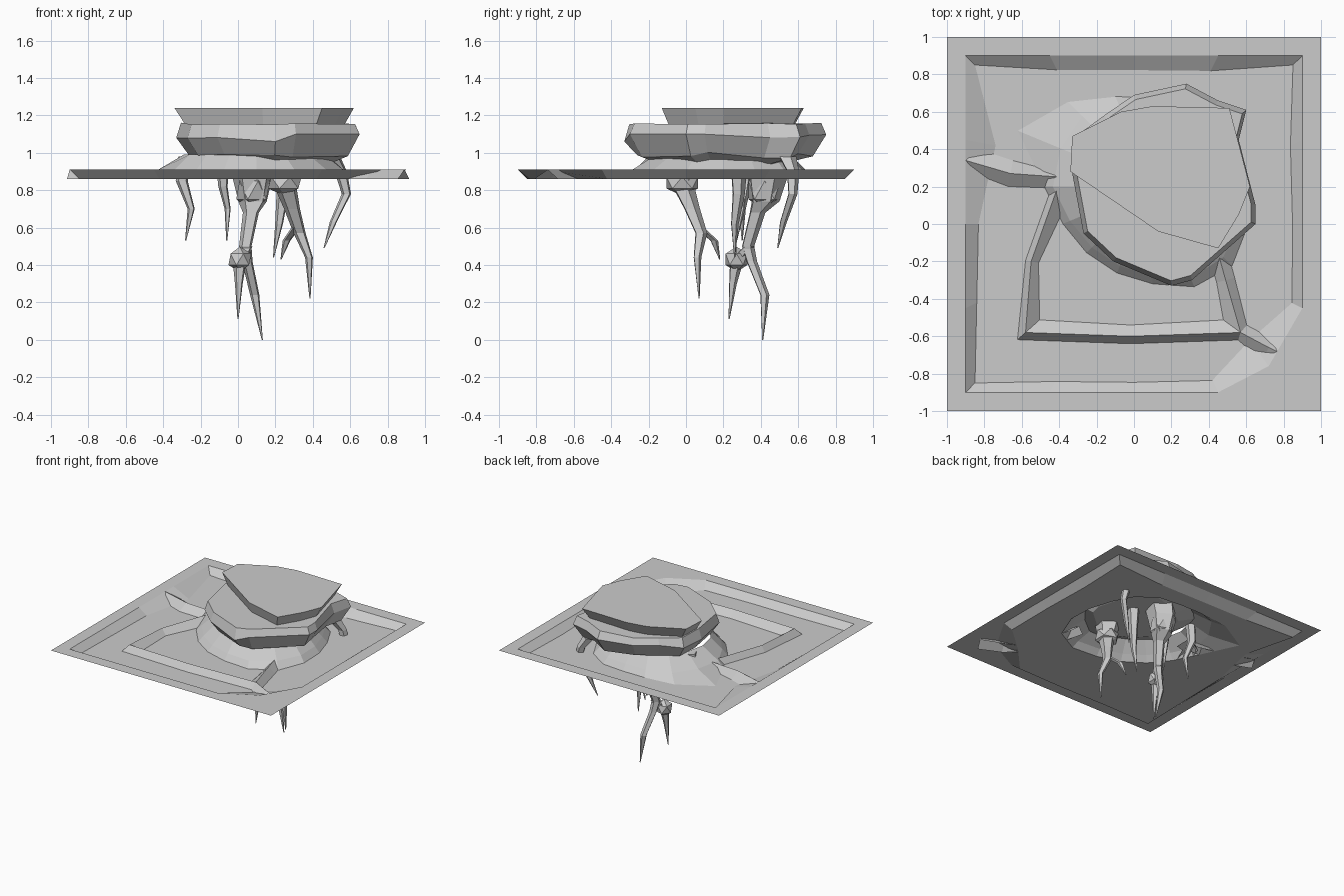
import bpy, bmesh, math, random
from mathutils import Vector, Matrix

if "Cube" in bpy.data.objects:
    bpy.data.objects.remove(bpy.data.objects["Cube"])

random.seed(4)


def finish(bm, name):
    bmesh.ops.recalc_face_normals(bm, faces=bm.faces)
    me = bpy.data.meshes.new(name)
    bm.to_mesh(me)
    bm.free()
    ob = bpy.data.objects.new(name, me)
    bpy.context.collection.objects.link(ob)
    return ob


def loft(name, rings, closed=True, cap_start=False, cap_end=False):
    """Skin a list of equally long point rings."""
    bm = bmesh.new()
    vs = [[bm.verts.new(p) for p in r] for r in rings]
    n = len(vs[0])
    for a, b in zip(vs, vs[1:]):
        for i in range(n if closed else n - 1):
            j = (i + 1) % n
            bm.faces.new((a[i], a[j], b[j], b[i]))
    if cap_start:
        bm.faces.new(vs[0])
    if cap_end:
        bm.faces.new(vs[-1])
    return finish(bm, name)


def scaled(outline, c, s, z, wob=0.0):
    return [(c[0] + (x - c[0]) * s, c[1] + (y - c[1]) * s,
             z + random.uniform(-wob, wob)) for x, y in outline]


def square(s, z, wob=0.0):
    """16-point square outline, counter-clockwise from the front left corner."""
    pts = []
    corners = [(-s, -s), (s, -s), (s, s), (-s, s)]
    for k in range(4):
        a, b = Vector(corners[k]), Vector(corners[(k + 1) % 4])
        for t in range(4):
            p = a.lerp(b, t / 4)
            if t and wob:
                p *= 1 - random.uniform(0, wob)
            pts.append((p.x, p.y, z))
    return pts


# Ground tile: flat border, shallow sunken floor, hollow mound under the rock
radii = [.50, .50, .52, .58, .60, .55, .50, .48, .50, .50, .48, .52, .64, .78, .58, .52]


def mound(f, z, limit=9):
    out = []
    for i, r in enumerate(radii):
        a = math.radians(225 + 22.5 * i)
        r = min(r, limit) * f
        out.append((.1 + r * math.cos(a), .2 + r * math.sin(a), z))
    return out


rim = square(.9, .91)
floor = square(.85, .86, .04)
rim[4], floor[4] = (.72, -.76, .91), (.62, -.62, .86)      # corner ramp
floor[13] = (-.74, .42, .86)                               # side ramp
loft("ground_tile", [square(1, .91), rim, floor, mound(1, .86),
                     mound(.92, .905, .58), mound(.75, .99, .52)])


# Ridges standing on the sunken floor
def ridge(name, path):
    rings = []
    for i, (x, y, wl, wr) in enumerate(path):
        p = Vector((x, y))
        a = Vector(path[max(i - 1, 0)][:2])
        b = Vector(path[min(i + 1, len(path) - 1)][:2])
        d1 = (p - a).normalized() if i else (b - p).normalized()
        d2 = (b - p).normalized() if i < len(path) - 1 else d1
        n1, n2 = Vector((-d1.y, d1.x)), Vector((-d2.y, d2.x))
        m = (n1 + n2) / (1 + n1.dot(n2))
        l, r = p + m * wl, p - m * wr
        rings.append([(l.x, l.y, .86), (x, y, .91), (r.x, r.y, .86)])
    return loft(name, rings, closed=False)


ridge("floor_ridge", [(-.32, .27, .10, .04), (-.40, .22, .08, .03), (-.55, -.2, .04, .03),
                      (-.58, -.58, .07, .04), (-.02, -.6, .06, .04), (.57, -.58, .07, .04),
                      (.49, -.3, .05, .05), (.44, -.12, .05, .05)])
ridge("corner_path", [(.57, -.58, .05, .04), (.72, -.66, .05, .08), (.89, -.74, .06, .08)])
ridge("side_path", [(-.38, .25, .06, .02), (-.66, .27, .07, .07), (-.9, .34, .05, .08)])

# Overhanging rock body
c = (.17, .2)
rock = [(-.33, .27), (-.27, -.05), (-.11, -.2), (.2, -.33), (.31, -.3), (.65, 0),
        (.65, .1), (.56, .45), (.6, .61), (.45, .66), (.28, .75), (0, .69), (-.16, .58), (-.31, .47)]
belt = scaled(rock, c, 1, 1.09, .015)
belt[3] = (.2, -.33, 1.06)
loft("rock_body", [scaled(rock, c, .62, .94, .01), scaled(rock, c, .87, .99, .02), belt,
                   scaled(rock, c, .95, 1.155, .006)], cap_start=True, cap_end=True)

# Flat slab on top
slab = [(-.34, .28), (.13, -.04), (.45, -.13), (.56, .05), (.62, .2), (.51, .62),
        (.1, .63), (-.07, .6), (-.33, .47)]
loft("top_slab", [scaled(slab, c, .88, 1.145), scaled(slab, c, 1, 1.24)],
     cap_start=True, cap_end=True)


# Hanging roots: tapered five-sided tubes (x, y, z, radius)
def root(name, path):
    rings = []
    for x, y, z, r in path:
        rings.append([(x + r * math.cos(k * math.tau / 5 + .4),
                       y + r * math.sin(k * math.tau / 5 + .4), z) for k in range(5)])
    return loft(name, rings, cap_start=True, cap_end=True)


def knob(name, loc, size):
    bm = bmesh.new()
    bmesh.ops.create_icosphere(bm, subdivisions=1, radius=1,
                               matrix=Matrix.Translation(loc) @ Matrix.Diagonal((*size, 1)))
    return finish(bm, name)


root("main_root", [(.09, .42, .96, .12), (.08, .43, .86, .11), (.08, .42, .74, .08), (.07, .38, .68, .045),
                   (.04, .33, .5, .035), (.05, .35, .42, .03), (.09, .42, .24, .026), (.13, .41, 0, .003)])
root("main_root_branch", [(.05, .34, .5, .03), (.01, .27, .43, .04), (.005, .25, .3, .022), (0, .23, .11, .003)])
knob("root_knob", (.01, .27, .43), (.068, .068, .068))
knob("main_root_clump", (.08, .42, .80), (.1, .1, .11))
root("front_root", [(.24, -.02, .96, .1), (.26, -.01, .8, .06), (.29, .03, .7, .045), (.33, .08, .57, .034),
                    (.38, .06, .44, .022), (.385, .07, .22, .003)])
root("front_root_branch", [(.31, .07, .6, .025), (.26, .15, .53, .022), (.23, .18, .43, .003)])
knob("front_root_clump", (.25, -.02, .84), (.1, .1, .07))
root("right_root", [(.5, .54, .98, .05), (.55, .57, .9, .035), (.58, .57, .78, .026),
                    (.51, .52, .63, .02), (.46, .49, .49, .003)])
root("left_root", [(-.28, .33, .98, .04), (-.3, .32, .85, .034), (-.25, .3, .7, .02), (-.28, .3, .53, .003)])
root("middle_root", [(-.08, .28, .96, .04), (-.08, .28, .82, .026), (-.055, .3, .7, .017), (-.06, .27, .53, .003)])
root("back_root", [(.24, .28, .96, .05), (.24, .28, .78, .035), (.22, .26, .62, .022), (.19, .26, .44, .003)])
